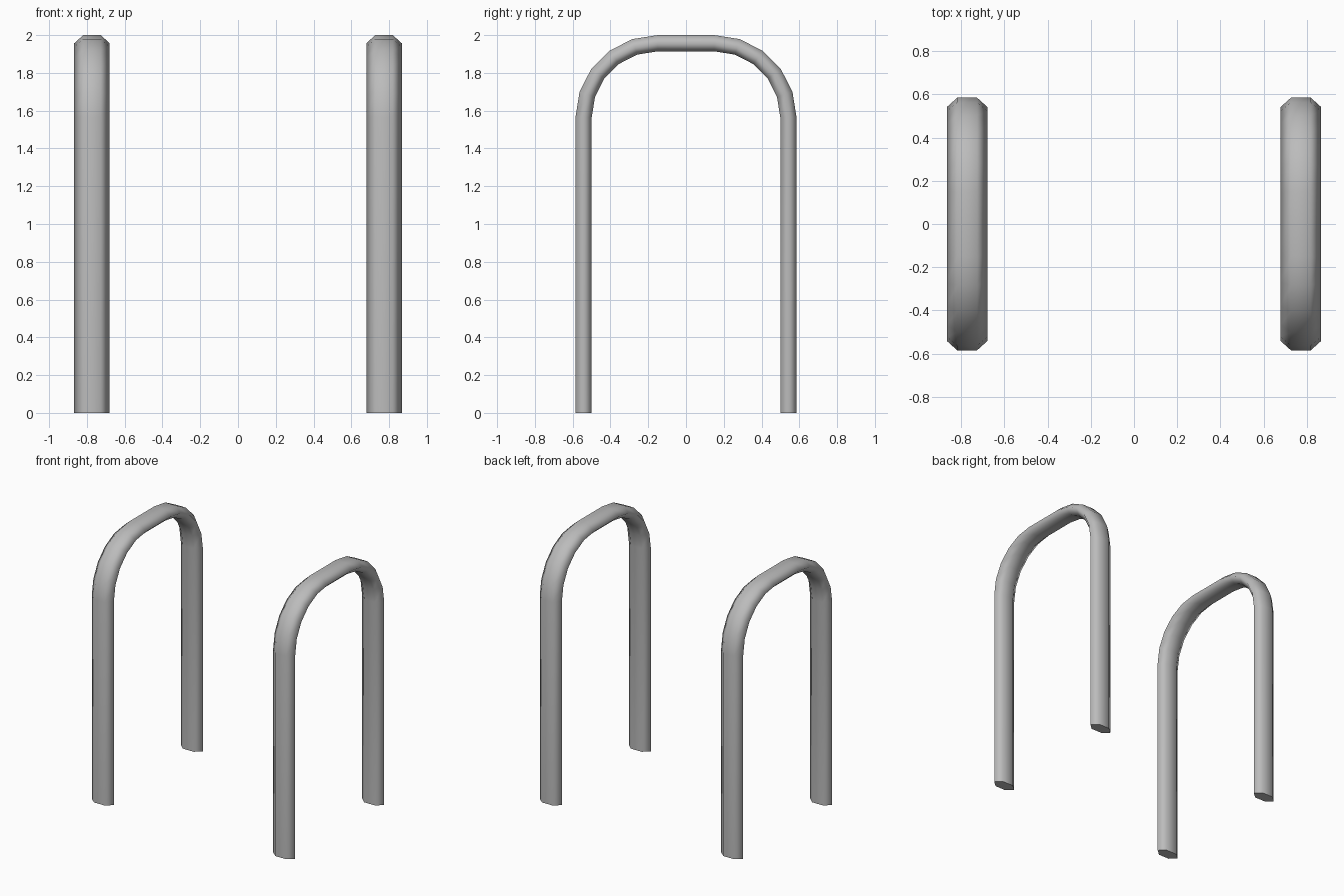
import bpy, bmesh, math

if "Cube" in bpy.data.objects:
    bpy.data.objects.remove(bpy.data.objects["Cube"])

steel = bpy.data.materials.new("grey_steel")
steel.diffuse_color = (0.5, 0.5, 0.5, 1)
steel.use_nodes = True
steel.node_tree.nodes["Principled BSDF"].inputs["Base Color"].default_value = steel.diffuse_color

# Hoop centre line: straight legs, two rounded corners, flat top
BEND_Y, BEND_Z, BEND_R, STEPS = 0.15, 1.565, 0.392, 5
corner = [math.radians(90 * i / STEPS) for i in range(STEPS + 1)]
half = [(BEND_Y + BEND_R, 0.0, 0.0)]                      # y, z, angle of the section
half += [(BEND_Y + BEND_R * math.cos(a), BEND_Z + BEND_R * math.sin(a), a) for a in corner]
path = half + [(-y, z, math.pi - a) for y, z, a in reversed(half)]

# Flattened hexagonal tube section: sideways offset, outward offset
W, F, T = 0.094, 0.046, 0.043
section = [(W, 0), (F, T), (-F, T), (-W, 0), (-F, -T), (F, -T)]


def make_hoop(name, x):
    bm = bmesh.new()
    rings = [[bm.verts.new((x + u, y + v * math.cos(a), z + v * math.sin(a)))
              for u, v in section] for y, z, a in path]
    n = len(section)
    for r0, r1 in zip(rings, rings[1:]):
        for i in range(n):
            j = (i + 1) % n
            bm.faces.new((r0[i], r0[j], r1[j], r1[i])).smooth = True
    # flat foot ends with crisp rims
    for ring in (rings[0], rings[-1]):
        foot = bm.faces.new(ring)
        for e in foot.edges:
            e.smooth = False
    bmesh.ops.recalc_face_normals(bm, faces=bm.faces[:])
    mesh = bpy.data.meshes.new(name)
    bm.to_mesh(mesh)
    bm.free()
    mesh.materials.append(steel)
    bpy.context.collection.objects.link(bpy.data.objects.new(name, mesh))


make_hoop("left_hoop", -0.773)
make_hoop("right_hoop", 0.773)
